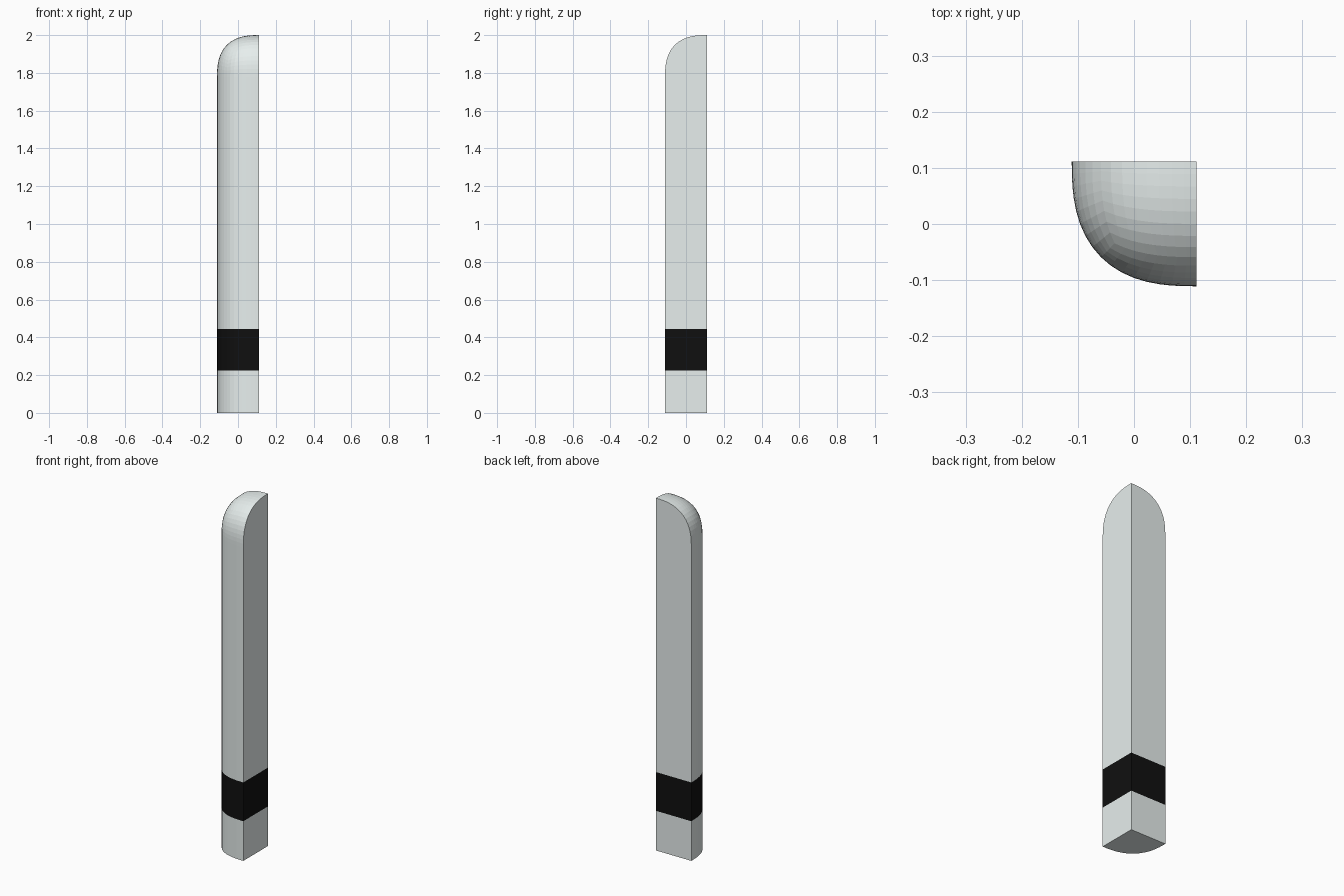
import bpy, bmesh, math

if "Cube" in bpy.data.objects:
    bpy.data.objects.remove(bpy.data.objects["Cube"])

R = 0.222            # quarter-section radius
HALF = R / 2
DOME_Z = 2.0 - R     # where the rounded tip begins
N = 8                # facets per patch
POWER = 2.6          # squareness of the rounding


def material(name, colour):
    m = bpy.data.materials.new(name)
    m.diffuse_color = (*colour, 1)
    m.use_nodes = True
    m.node_tree.nodes["Principled BSDF"].inputs["Base Color"].default_value = m.diffuse_color
    return m


def rounded(p):
    # bulge a unit cube octant into a squarish rounded octant
    norm = sum(abs(c) ** POWER for c in p) ** (1 / POWER)
    return p * (max(p) / norm) if norm > 1e-6 else p


bm = bmesh.new()
bmesh.ops.create_cube(bm, size=1)
bmesh.ops.subdivide_edges(bm, edges=bm.edges[:], cuts=N - 1, use_grid_fill=True)

# rounded tip: one octant with its sharp corner at +x +y
for v in bm.verts:
    p = v.co.copy()
    for i in range(3):
        p[i] = max(0.0, math.tan((p[i] + 0.5) * math.pi / 4))
    q = rounded(p)
    v.co = (HALF - R * q.x, HALF - R * q.y, DOME_Z + R * q.z)
bmesh.ops.recalc_face_normals(bm, faces=bm.faces[:])

# shaft, dark band and foot: draw the underside down in steps
bm.normal_update()
under = [f for f in bm.faces if all(abs(v.co.z - DOME_Z) < 1e-5 for v in f.verts)]
for z in (0.445, 0.225, 0.0):
    out = bmesh.ops.extrude_face_region(bm, geom=under)["geom"]
    bmesh.ops.delete(bm, geom=[f for f in under if f.is_valid], context="FACES")
    under = [g for g in out if isinstance(g, bmesh.types.BMFace)]
    for v in {v for f in under for v in f.verts}:
        v.co.z = z
bmesh.ops.delete(bm, geom=[v for v in bm.verts if not v.link_faces], context="VERTS")
bmesh.ops.recalc_face_normals(bm, faces=bm.faces[:])

for f in bm.faces:
    f.smooth = False
    f.material_index = int(0.226 < f.calc_center_median().z < 0.444)

mesh = bpy.data.meshes.new("post")
bm.to_mesh(mesh)
bm.free()
mesh.materials.append(material("pale_grey", (0.80, 0.86, 0.85)))
mesh.materials.append(material("black", (0.005, 0.005, 0.005)))
post = bpy.data.objects.new("banded_post", mesh)
bpy.context.collection.objects.link(post)
